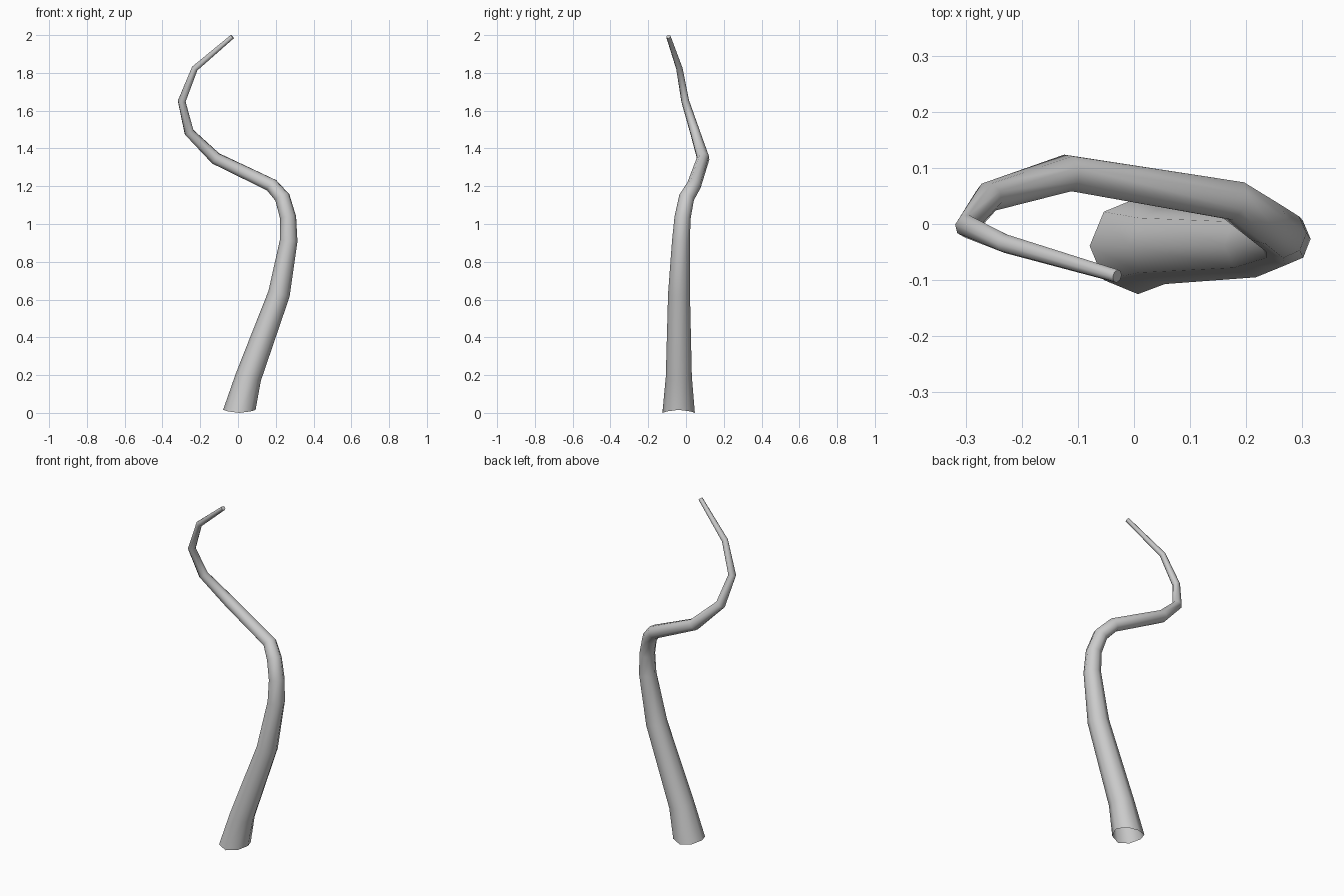
import bpy, bmesh, math
from mathutils import Vector

if "Cube" in bpy.data.objects:
    bpy.data.objects.remove(bpy.data.objects["Cube"])

SIDES = 8
# centre line and radius: x, y, z, r
PATH = [(0.007, -0.039, 0.008, 0.086), (0.055, -0.038, 0.19, 0.069),
        (0.217, -0.037, 0.63, 0.058), (0.268, -0.027, 0.91, 0.047),
        (0.265, -0.018, 1.035, 0.043), (0.235, 0.003, 1.14, 0.041),
        (0.178, 0.042, 1.205, 0.038), (-0.118, 0.091, 1.347, 0.034),
        (-0.259, 0.048, 1.486, 0.027), (-0.298, -0.004, 1.65, 0.021),
        (-0.229, -0.035, 1.823, 0.017), (-0.030, -0.093, 1.992, 0.012)]
pts = [Vector(p[:3]) for p in PATH]

bm = bmesh.new()
rings = []
side = Vector((1, 0, 0))
for i, c in enumerate(pts):
    # mitred ring direction, level at the foot
    a = (c - pts[i - 1]).normalized() if i else Vector((0, 0, 1))
    b = (pts[i + 1] - c).normalized() if i < len(pts) - 1 else a
    t = (a + b).normalized() if i else Vector((0, 0, 1))
    side = (side - t * side.dot(t)).normalized()
    up = t.cross(side)
    ring = []
    for k in range(SIDES):
        ang = math.tau * k / SIDES
        p = c + (side * math.cos(ang) + up * math.sin(ang)) * PATH[i][3]
        if i == 0:
            p.z += 0.008 * math.cos(2 * ang)   # slightly wavy foot
        ring.append(bm.verts.new(p))
    rings.append(ring)

# skin between rings, closed tip, open foot
for lo, hi in zip(rings, rings[1:]):
    for k in range(SIDES):
        n = (k + 1) % SIDES
        bm.faces.new((lo[k], lo[n], hi[n], hi[k]))
bm.faces.new(rings[-1])

mesh = bpy.data.meshes.new("curved_stem")
bm.to_mesh(mesh)
bm.free()
stem = bpy.data.objects.new("curved_stem", mesh)
bpy.context.collection.objects.link(stem)
bpy.context.view_layer.objects.active = stem
stem.select_set(True)
bpy.ops.object.shade_smooth_by_angle(angle=math.radians(50))
